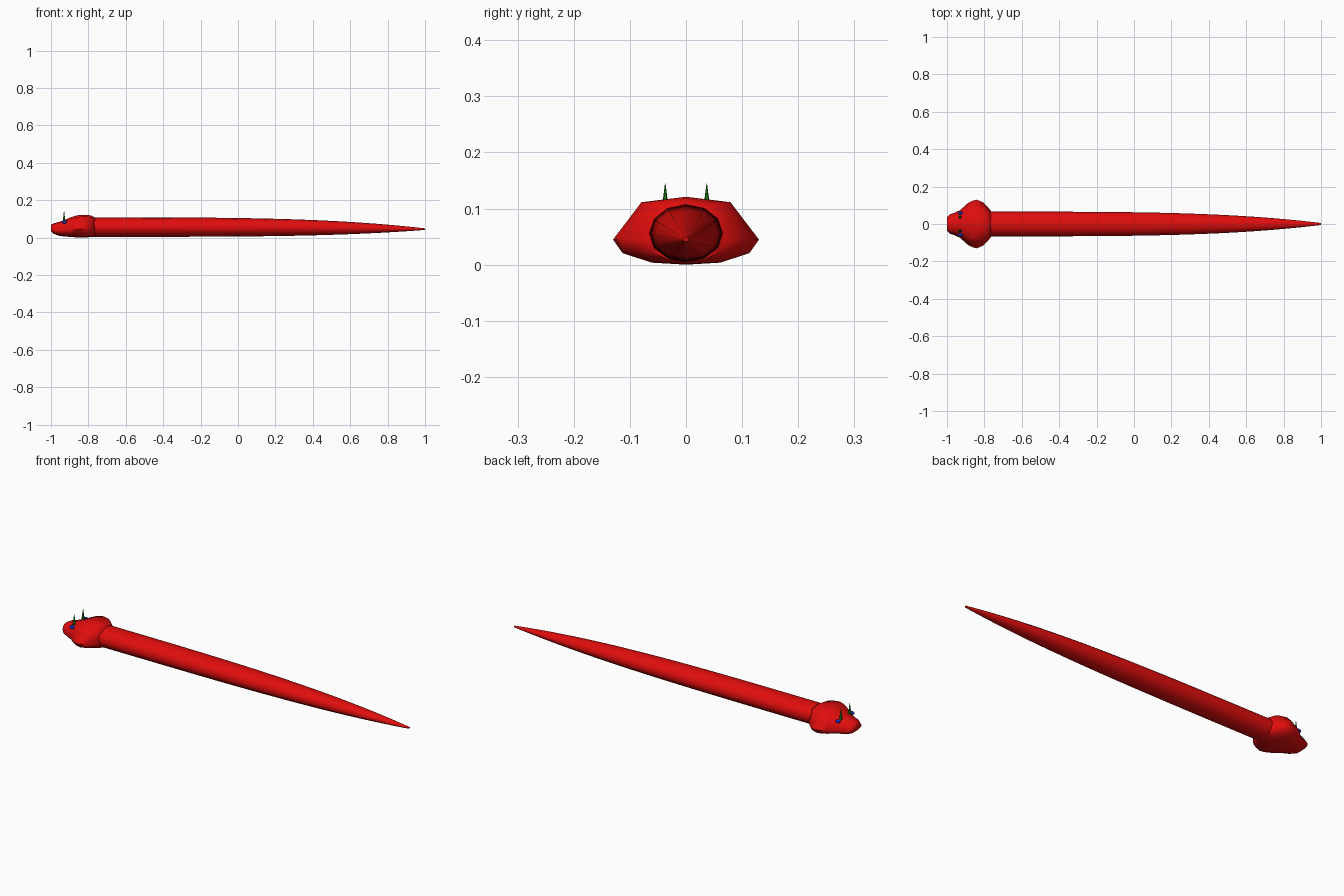
import bpy, bmesh, math
from mathutils import Matrix

if "Cube" in bpy.data.objects:
    bpy.data.objects.remove(bpy.data.objects["Cube"])


def material(name, color):
    m = bpy.data.materials.new(name)
    m.diffuse_color = (*color, 1)
    m.use_nodes = True
    m.node_tree.nodes["Principled BSDF"].inputs["Base Color"].default_value = m.diffuse_color
    return m


RED = material("red skin", (0.75, 0.004, 0.004))
GREEN = material("green horn", (0.01, 0.22, 0.005))
BLUE = material("blue eye", (0.01, 0.03, 0.5))


def finish(name, bm, mat, angle=60):
    bmesh.ops.recalc_face_normals(bm, faces=bm.faces)
    me = bpy.data.meshes.new(name)
    bm.to_mesh(me)
    bm.free()
    ob = bpy.data.objects.new(name, me)
    bpy.context.collection.objects.link(ob)
    me.materials.append(mat)
    bpy.ops.object.select_all(action='DESELECT')
    ob.select_set(True)
    bpy.context.view_layer.objects.active = ob
    bpy.ops.object.shade_smooth_by_angle(angle=math.radians(angle))
    return ob


def loft(name, rings, mat):
    bm = bmesh.new()
    loops = [[bm.verts.new(p) for p in ring] for ring in rings]
    n = len(loops[0])
    for a, b in zip(loops, loops[1:]):
        for i in range(n):
            j = (i + 1) % n
            bm.faces.new((a[i], a[j], b[j], b[i]))
    bm.faces.new(loops[0])
    bm.faces.new(loops[-1])
    return finish(name, bm, mat)


# Body: twelve-sided tube tapering to the tail tip
def body_ring(u):
    x = -0.8 + 1.8 * u
    s = 1 - 0.92 * u ** 3.6
    zc = 0.056 - 0.011 * u ** 3
    return [(x, 0.066 * s * math.sin(k * math.pi / 6),
             zc + 0.052 * s * math.cos(k * math.pi / 6)) for k in range(12)]


loft("body", [body_ring(i / 36) for i in range(37)], RED)


# Head: flat-topped cross-section with low cheeks
def head_ring(x, w, top, bottom):
    h = top - bottom
    half = [(0, 1), (0.61, 0.92), (0.78, 0.68), (1, 0.37), (0.87, 0.17), (0.47, 0.03), (0, 0)]
    pts = [(x, w * a, bottom + h * b) for a, b in half]
    return pts + [(x, -y, z) for _, y, z in reversed(pts[1:-1])]


stations = [(-1.0, 0.036, 0.068, 0.034), (-0.985, 0.052, 0.076, 0.02),
            (-0.96, 0.06, 0.083, 0.01), (-0.93, 0.074, 0.093, 0.006),
            (-0.89, 0.11, 0.110, 0.003), (-0.865, 0.124, 0.118, 0.001),
            (-0.84, 0.13, 0.121, 0.0), (-0.805, 0.115, 0.121, 0.001),
            (-0.785, 0.095, 0.118, 0.003), (-0.765, 0.07, 0.107, 0.006)]
loft("head", [head_ring(*s) for s in stations], RED)

# Horns and eyes on both sides
for side, label in ((-1, "right"), (1, "left")):
    bm = bmesh.new()
    bmesh.ops.create_cone(bm, cap_ends=True, segments=6, radius1=0.009, radius2=0.0005,
                          depth=0.065, matrix=Matrix.Translation((-0.93, side * 0.037, 0.112)))
    finish(label + "_horn", bm, GREEN, 30)
    bm = bmesh.new()
    bmesh.ops.create_uvsphere(bm, u_segments=10, v_segments=6, radius=1,
                              matrix=Matrix.Translation((-0.928, side * 0.058, 0.083))
                              @ Matrix.Diagonal((0.014, 0.009, 0.009, 1)))
    finish(label + "_eye", bm, BLUE)
